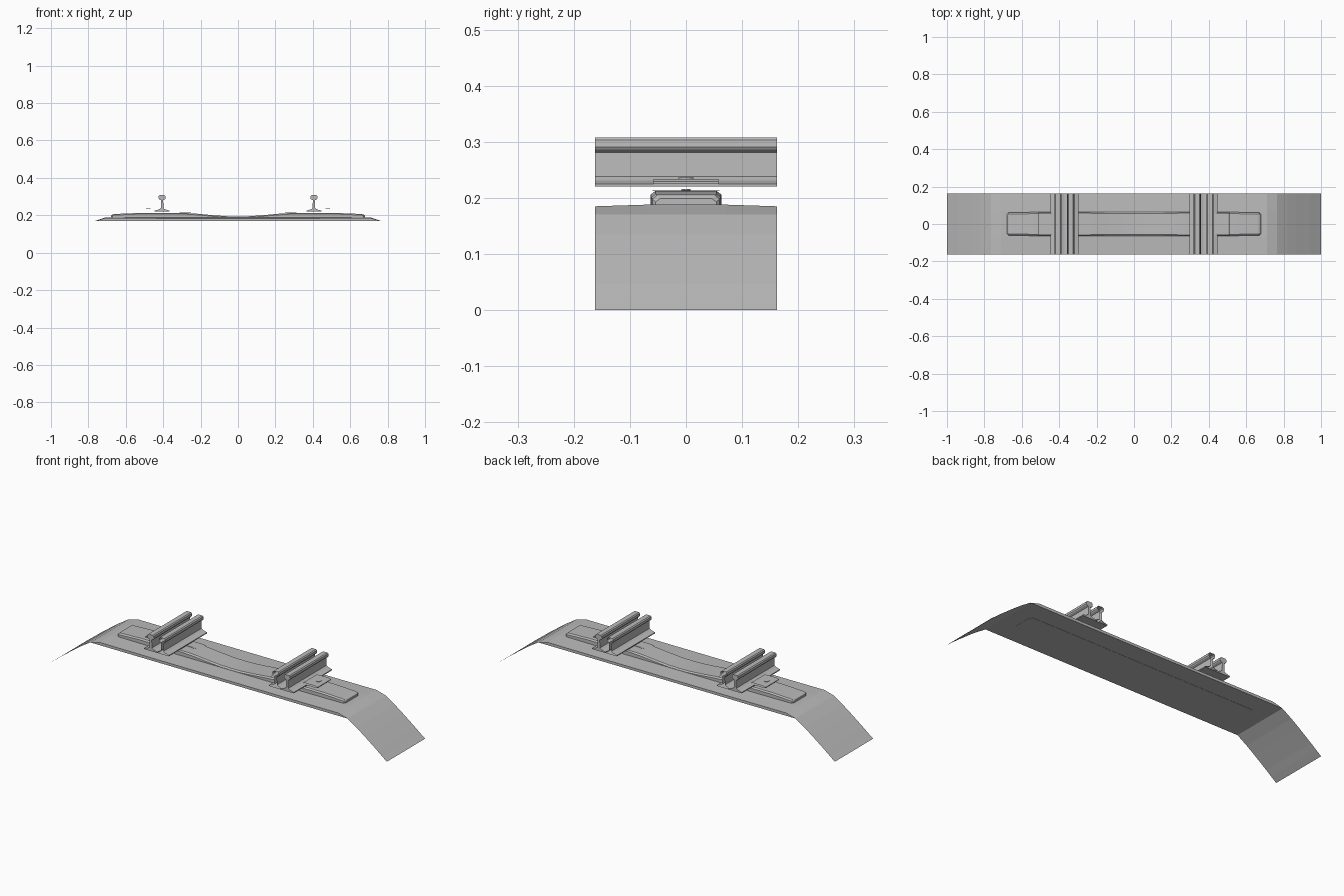
import bpy, bmesh, math

cube = bpy.data.objects.get("Cube")
if cube:
    bpy.data.objects.remove(cube)

grey = bpy.data.materials.new("plain_grey")
grey.use_nodes = True
COLOR = (0.5, 0.5, 0.5, 1)
grey.diffuse_color = COLOR
grey.node_tree.nodes["Principled BSDF"].inputs["Base Color"].default_value = COLOR

HALF = 0.1625  # half depth of the track section


def finish(name, bm):
    bmesh.ops.remove_doubles(bm, verts=bm.verts, dist=1e-5)
    bmesh.ops.recalc_face_normals(bm, faces=bm.faces)
    mesh = bpy.data.meshes.new(name)
    bm.to_mesh(mesh)
    bm.free()
    mesh.materials.append(grey)
    obj = bpy.data.objects.new(name, mesh)
    bpy.context.collection.objects.link(obj)
    return obj


def loft(bm, rings, closed=True, caps=True):
    """Skin a list of rings of points that all have the same count."""
    rows = [[bm.verts.new(p) for p in ring] for ring in rings]
    n = len(rows[0])
    for a, b in zip(rows, rows[1:]):
        for i in range(n if closed else n - 1):
            j = (i + 1) % n
            bm.faces.new((a[i], a[j], b[j], b[i]))
    if closed and caps:
        bm.faces.new(rows[0])
        bm.faces.new(rows[-1])


def extrude_y(name, profile, half, caps):
    bm = bmesh.new()
    loft(bm, [[(x, y, z) for x, z in profile] for y in (-half, half)], caps=caps)
    return finish(name, bm)


def mirrored(points):
    return [(-x, *rest) for x, *rest in reversed(points)] + list(points)


# Ballast bed: crowned top with a skirt curving down at both ends
bed = mirrored([(0.35, 0.187), (0.71, 0.188), (0.765, 0.17), (0.82, 0.135), (0.865, 0.103),
                (0.905, 0.073), (0.94, 0.047), (0.97, 0.023), (1.0, 0.0)])
bm = bmesh.new()
loft(bm, [[(x, y, z - (0.003 if abs(y) > 0.1 and 0.17 < z else 0))
           for y in (-HALF, -0.07, 0.07, HALF)] for x, z in bed], closed=False)
flat = [p for p in bed if p[1] >= 0.17]
for y in (-HALF, HALF):
    bm.faces.new([bm.verts.new((x, y, z - (0.003 if z > 0.17 else 0))) for x, z in flat])
bm.faces.new([bm.verts.new((x, y, 0.17)) for x, y in
              ((-0.765, -HALF), (0.765, -HALF), (0.765, HALF), (-0.765, HALF))])
finish("ballast_bed", bm)

# Sleeper: chamfered beam, raised under the rails and dipped in the middle
stations = mirrored([(0.0, 0.063, 0.194), (0.06, 0.063, 0.195), (0.14, 0.063, 0.201),
                     (0.21, 0.063, 0.208), (0.28, 0.063, 0.212), (0.54, 0.063, 0.212),
                     (0.66, 0.062, 0.207), (0.672, 0.06, 0.204), (0.678, 0.054, 0.199)])
bm = bmesh.new()
loft(bm, [[(x, -w, 0.169), (x, -w, z - 0.006), (x, -w + 0.008, z),
           (x, w - 0.008, z), (x, w, z - 0.006), (x, w, 0.169)] for x, w, z in stations])
finish("sleeper", bm)

# Rail half section, listed from the foot up to the head
half_rail = [(0.04, 0.22), (0.04, 0.225), (0.018, 0.231), (0.007, 0.238), (0.006, 0.281),
             (0.016, 0.286), (0.019, 0.291), (0.018, 0.303), (0.013, 0.308)]
section = half_rail + [(-x, z) for x, z in reversed(half_rail)]

for side, label in ((1, "left"), (-1, "right")):
    # Running rail is solid, guard rail is an open shell
    for part, centre, caps in (("running_rail", 0.406, True), ("guard_rail", 0.338, False)):
        extrude_y(f"{label}_{part}", [(side * centre + x, z) for x, z in section], HALF, caps)

    # Outer fastening plate, open at its ends
    outer = [(0.43, 0.225), (0.512, 0.225), (0.512, 0.229), (0.502, 0.234), (0.43, 0.234)]
    extrude_y(f"{label}_outer_plate", [(side * x, z) for x, z in outer], 0.058, False)

    # Inner fastening plate lying on the sleeper
    bm = bmesh.new()
    loft(bm, [[(side * x, y, z) for y in (-0.06, 0.06)] for x, z in
              ((0.32, 0.2135), (0.27, 0.2135), (0.232, 0.2125))], closed=False)
    finish(f"{label}_inner_plate", bm)

    # Bolt heads
    for part, x, z, r in (("outer_bolt", 0.48, 0.235, 0.013), ("inner_bolt", 0.258, 0.2145, 0.008)):
        bm = bmesh.new()
        bmesh.ops.create_cone(bm, cap_ends=True, segments=12, radius1=r, radius2=r, depth=0.002)
        bmesh.ops.translate(bm, verts=bm.verts, vec=(side * x, 0, z))
        finish(f"{label}_{part}", bm)

    # Thin clip rod reaching from the guard rail to the inner bolt
    bm = bmesh.new()
    bmesh.ops.create_cube(bm, size=1)
    bmesh.ops.scale(bm, verts=bm.verts, vec=(0.05, 0.005, 0.002))
    bmesh.ops.translate(bm, verts=bm.verts, vec=(side * 0.288, 0, 0.2145))
    finish(f"{label}_clip_rod", bm)
